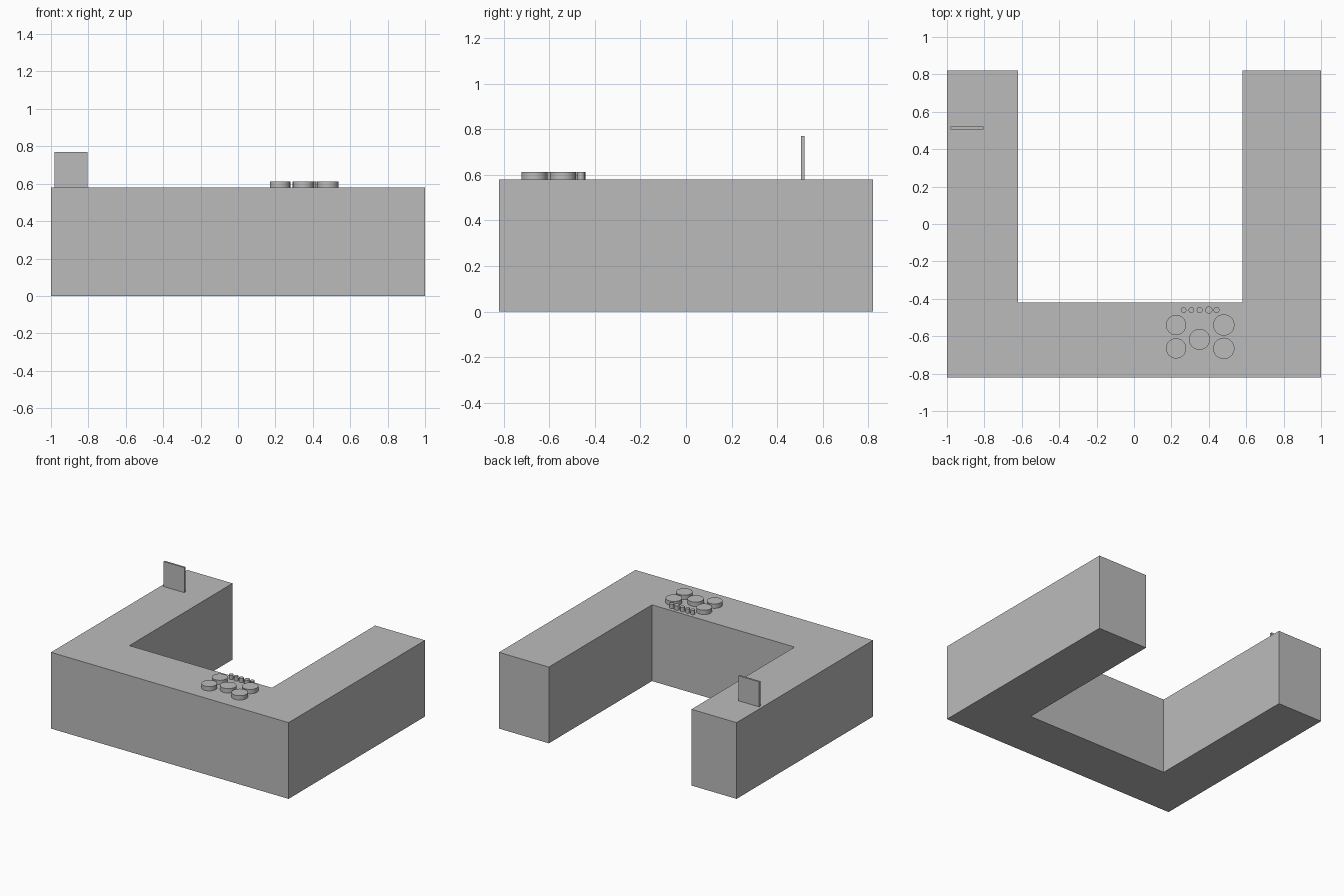
import bpy
import bmesh

cube = bpy.data.objects.get("Cube")
if cube:
    bpy.data.objects.remove(cube, do_unlink=True)

COUNTER_TOP = 0.58
BURNER_TOP = 0.613

grey = bpy.data.materials.new("plain_grey")
grey.use_nodes = True
grey.diffuse_color = (0.5, 0.5, 0.5, 1)
grey.node_tree.nodes["Principled BSDF"].inputs["Base Color"].default_value = (0.5, 0.5, 0.5, 1)


def prism(name, outline, bottom, top):
    """Extrude a flat outline straight up into a solid."""
    bm = bmesh.new()
    base = bm.faces.new([bm.verts.new((x, y, bottom)) for x, y in outline])
    ext = bmesh.ops.extrude_face_region(bm, geom=[base], use_keep_orig=True)
    moved = [v for v in ext["geom"] if isinstance(v, bmesh.types.BMVert)]
    bmesh.ops.translate(bm, verts=moved, vec=(0, 0, top - bottom))
    bmesh.ops.recalc_face_normals(bm, faces=bm.faces)
    mesh = bpy.data.meshes.new(name)
    bm.to_mesh(mesh)
    bm.free()
    mesh.materials.append(grey)
    obj = bpy.data.objects.new(name, mesh)
    bpy.context.collection.objects.link(obj)
    return obj


def disc(name, x, y, radius, sides):
    """Short upright cylinder standing on the counter."""
    depth = BURNER_TOP - COUNTER_TOP
    bpy.ops.mesh.primitive_cylinder_add(
        vertices=sides, radius=radius, depth=depth,
        location=(x, y, COUNTER_TOP + depth / 2))
    obj = bpy.context.object
    obj.name = name
    obj.data.materials.append(grey)
    bpy.ops.object.shade_smooth_by_angle()


# U-shaped counter
prism("counter", [(-1, -0.82), (1, -0.82), (1, 0.82), (0.58, 0.82),
                  (0.58, -0.42), (-0.62, -0.42), (-0.62, 0.82), (-1, 0.82)],
      0, COUNTER_TOP)

# Thin upright panel on the right wing
prism("upright_panel", [(-0.98, 0.505), (-0.805, 0.505), (-0.805, 0.52), (-0.98, 0.52)],
      COUNTER_TOP, 0.77)

# Hob: four corner burners and one in the middle
for side, x, r in (("right", 0.225, 0.054), ("left", 0.48, 0.057)):
    for row, y in (("back", -0.54), ("front", -0.665)):
        disc(f"burner_{row}_{side}", x, y, r, 48)
disc("burner_middle", 0.35, -0.617, 0.056, 48)

# Row of control knobs behind the burners
for i, (x, r) in enumerate([(0.265, 0.015), (0.307, 0.015), (0.351, 0.016),
                            (0.4, 0.019), (0.441, 0.016)]):
    disc(f"knob_{i + 1}", x, -0.46, r, 32)
